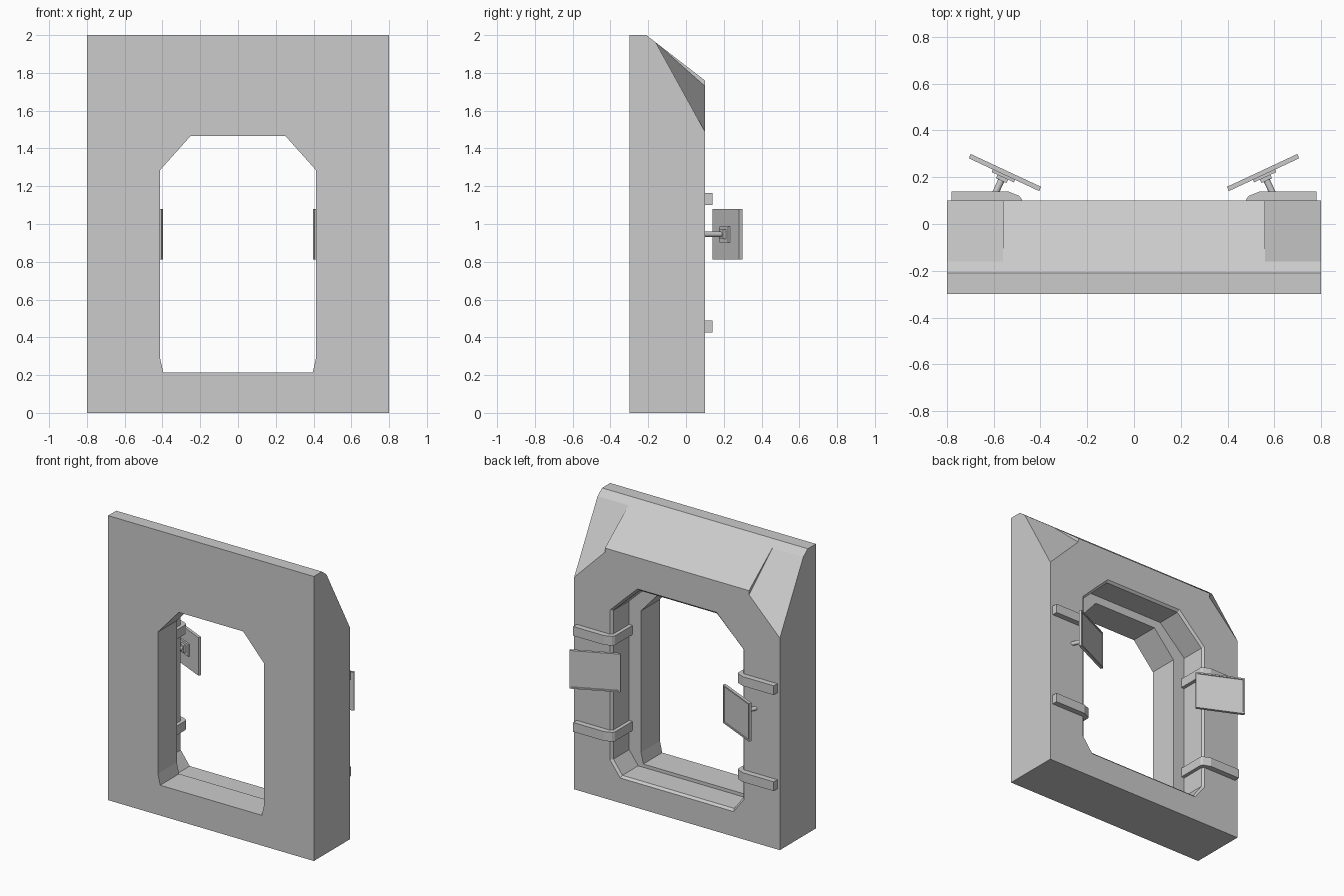
import bpy, bmesh
from math import radians
from mathutils import Matrix

if "Cube" in bpy.data.objects:
    bpy.data.objects.remove(bpy.data.objects["Cube"])


def finish(name, bm, mirror=False):
    bmesh.ops.recalc_face_normals(bm, faces=bm.faces)
    me = bpy.data.meshes.new(name)
    bm.to_mesh(me)
    bm.free()
    ob = bpy.data.objects.new(name, me)
    bpy.context.collection.objects.link(ob)
    if mirror:
        ob.modifiers.new("mirror", 'MIRROR')
    return ob


def loft(name, rings, mirror=False):
    """Bridge equal-length point rings and cap both ends."""
    bm = bmesh.new()
    rows = [[bm.verts.new(p) for p in ring] for ring in rings]
    n = len(rows[0])
    for a, b in zip(rows, rows[1:]):
        for i in range(n):
            j = (i + 1) % n
            bm.faces.new((a[i], a[j], b[j], b[i]))
    bm.faces.new(rows[0])
    bm.faces.new(rows[-1][::-1])
    return finish(name, bm, mirror)


def box(name, size, centre, frame, inset=None):
    """Box in a local frame, optionally with a sunken +y face."""
    bm = bmesh.new()
    bmesh.ops.create_cube(bm, size=1)
    bmesh.ops.scale(bm, vec=size, verts=bm.verts)
    bmesh.ops.translate(bm, vec=centre, verts=bm.verts)
    if inset:
        bm.normal_update()
        front = [f for f in bm.faces if f.normal.y > 0.9]
        bmesh.ops.inset_region(bm, faces=front, thickness=inset)
        inner = max(front, key=lambda f: -f.calc_center_median().length)
        bmesh.ops.inset_region(bm, faces=[inner], thickness=0.002, depth=-0.005)
    bmesh.ops.transform(bm, matrix=frame, verts=bm.verts)
    return finish(name, bm, True)


# Wall block: sloped back shoulder with steeper twisted corners
def wall_ring(x, z):
    prof = [(-.3, 0), (-.3, 2), (-.21, 2), (-.16, 1.961), (.1, z), (.1, 0)]
    return [(x, y, h) for y, h in prof]


wall = loft("wall_frame", [wall_ring(x, z) for x, z in (
    (-.8, 1.49), (-.561, 1.73), (-.56, 1.76),
    (.56, 1.76), (.561, 1.73), (.8, 1.49))])


# Doorway: narrow front opening, wider recess behind, bevelled rim
def door_ring(y, half):
    pts = half + [(-x, z) for x, z in reversed(half)]
    return [(x, y, z) for x, z in pts]


inner = [(.395, .213), (.413, .29), (.413, 1.285), (.25, 1.467)]
recess = [(.435, .19), (.505, .285), (.505, 1.33), (.30, 1.525)]
rim = [(.446, .16), (.535, .275), (.535, 1.34), (.316, 1.555)]
cutter = loft("doorway_cutter", [
    door_ring(-.4, inner), door_ring(-.09, inner), door_ring(-.09, recess),
    door_ring(.085, recess), door_ring(.115, rim)])
cutter.hide_render = True
mod = wall.modifiers.new("doorway", 'BOOLEAN')
mod.object = cutter
mod.operation = 'DIFFERENCE'
mod.solver = 'EXACT'
bpy.context.view_layer.objects.active = wall
bpy.ops.object.modifier_apply(modifier="doorway")
bpy.data.objects.remove(cutter)

# Clamps wrapping from the back face into the recess
clamp = [(.78, .1), (.78, .14), (.54, .14), (.49, .12), (.48, .105),
         (.48, -.09), (.505, -.09), (.505, .085), (.52, .1)]
for label, z0, z1 in (("lower", .425, .49), ("upper", 1.1, 1.165)):
    loft(label + "_clamp", [[(x, y, z) for x, y in clamp] for z in (z0, z1)], True)

# Angled display panels, mount plates and arms
frame = Matrix.Translation((.552, .22, .945)) @ Matrix.Rotation(radians(25), 4, 'Z')
box("display_panel", (.332, .02, .268), (0, 0, 0), frame, inset=.014)
box("mount_plate", (.105, .012, .085), (0, -.016, 0), frame)
box("mount_hub", (.05, .016, .05), (0, -.03, 0), frame)

bm = bmesh.new()
bmesh.ops.create_cone(bm, cap_ends=True, segments=12, radius1=.014,
                      radius2=.014, depth=.11)
bmesh.ops.transform(bm, verts=bm.verts, matrix=frame @ Matrix.Translation(
    (0, -.085, 0)) @ Matrix.Rotation(radians(90), 4, 'X'))
finish("display_arm", bm, True)
